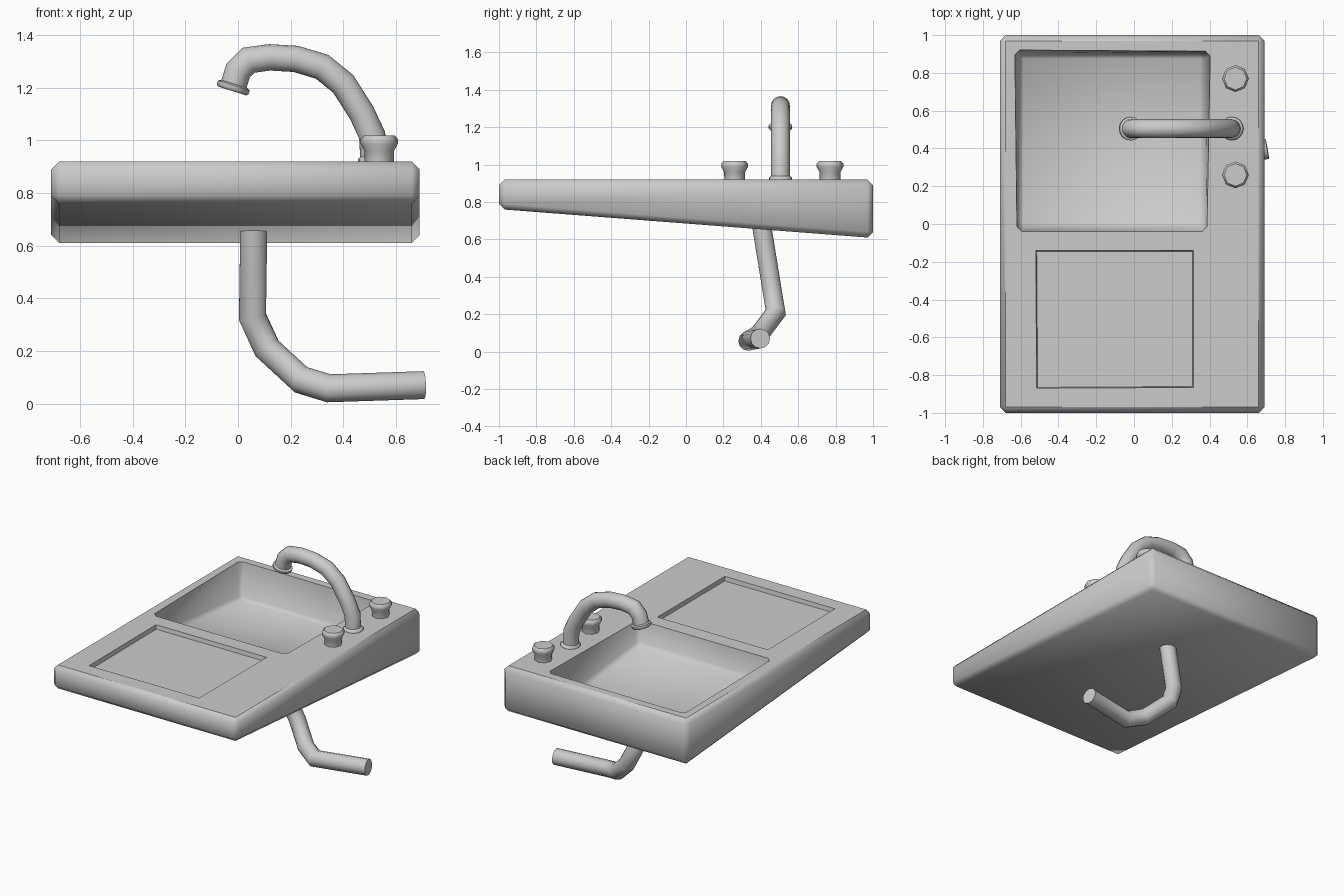
import bpy, bmesh, math
from mathutils import Vector

if "Cube" in bpy.data.objects:
    bpy.data.objects.remove(bpy.data.objects["Cube"])


def finish(name, bm, angle=50):
    bmesh.ops.recalc_face_normals(bm, faces=bm.faces)
    me = bpy.data.meshes.new(name)
    bm.to_mesh(me)
    bm.free()
    me.shade_smooth()
    me.set_sharp_from_angle(angle=math.radians(angle))
    ob = bpy.data.objects.new(name, me)
    bpy.context.collection.objects.link(ob)
    return ob


def skin(name, rings, angle=50, bevel=0, bevel_z=9):
    """Closed tube through a list of equal-length rings, capped at both ends."""
    bm = bmesh.new()
    loops = [[bm.verts.new(p) for p in r] for r in rings]
    n = len(loops[0])
    for a, b in zip(loops, loops[1:]):
        for i in range(n):
            bm.faces.new((a[i], a[(i + 1) % n], b[(i + 1) % n], b[i]))
    bm.faces.new(loops[0])
    bm.faces.new(loops[-1])
    if bevel:
        edges = [e for e in bm.edges if min(v.co.z for v in e.verts) < bevel_z]
        bmesh.ops.bevel(bm, geom=edges, offset=bevel, segments=1,
                        affect='EDGES', clamp_overlap=True)
    return finish(name, bm, angle)


def lathe(name, base, axis, profile, sides, angle=50):
    """Revolve (radius, height) pairs about an axis."""
    q = Vector((0, 0, 1)).rotation_difference(Vector(axis))
    ring = lambda r, h: [Vector(base) + q @ Vector((r * math.cos(t), r * math.sin(t), h))
                         for t in (math.tau * i / sides for i in range(sides))]
    return skin(name, [ring(r, h) for r, h in profile], angle)


def pipe(name, points, radius, sides):
    """Sweep a circle along a path, mitred at each bend."""
    pts = [Vector(p) for p in points]
    d = [(b - a).normalized() for a, b in zip(pts, pts[1:])]
    u = d[0].orthogonal().normalized()
    w = d[0].cross(u)
    ring = [pts[0] + radius * (u * math.cos(t) + w * math.sin(t))
            for t in (math.tau * i / sides for i in range(sides))]
    rings = [ring]
    for i in range(1, len(pts)):
        n = (d[i - 1] + d[min(i, len(d) - 1)]).normalized()
        ring = [p + d[i - 1] * ((pts[i] - p).dot(n) / d[i - 1].dot(n)) for p in ring]
        rings.append(ring)
    return skin(name, rings, 60)


# Wedge-shaped counter
quad = [(-.71, -1), (.69, -1), (.69, 1), (-.71, 1)]
counter = skin("counter", [[(x, y, .685 - .077 * y) for x, y in quad],
                           [(x, y, .92) for x, y in quad]], bevel=.03)

# Recess cutters: deep basin and shallow drainboard
basin = skin("basin_cutter", [
    [(-.61, -.015, .76), (.375, -.015, .76), (.375, .9, .67), (-.61, .9, .67)],
    [(-.62, -.04, .93), (.387, -.04, .93), (.405, .915, .93), (-.632, .922, .93)]],
    bevel=.025, bevel_z=.8)
board = skin("drainboard_cutter", [
    [(-.51, -.865, .892), (.31, -.86, .892), (.31, -.145, .892), (-.515, -.145, .892)],
    [(-.517, -.87, .93), (.315, -.868, .93), (.315, -.138, .93), (-.522, -.14, .93)]])

for cutter in (basin, board):
    mod = counter.modifiers.new("recess", 'BOOLEAN')
    mod.operation, mod.solver, mod.object = 'DIFFERENCE', 'EXACT', cutter
bpy.context.view_layer.objects.active = counter
for mod in list(counter.modifiers):
    bpy.ops.object.modifier_apply(modifier=mod.name)
for cutter in (basin, board):
    bpy.data.objects.remove(cutter)

# Crisp edges around the flat top
me = counter.data
me.shade_smooth()
me.set_sharp_from_angle(angle=math.radians(50))
for e in me.edges:
    if all(me.vertices[i].co.z > .915 for i in e.vertices):
        e.use_edge_sharp = True

# Spout with its collars
Y = .505
spout = [(.515, .925), (.51, 1.02), (.47, 1.105), (.40, 1.215), (.32, 1.28), (.22, 1.31),
         (.12, 1.316), (.04, 1.305), (0, 1.265), (-.018, 1.205)]
pipe("spout", [(x, Y, z) for x, z in spout], .05, 16)
lathe("spout_base_collar", (.518, Y, .915), (0, 0, 1), [(.062, 0), (.062, .015), (.05, .025)], 16)
lathe("spout_tip_collar", (-.021, Y, 1.192), (.3, 0, .95),
      [(.056, -.004), (.063, .003), (.063, .018), (.052, .024)], 16)

# Octagonal tap knobs
for side, y in (("back", .77), ("front", .26)):
    lathe(side + "_tap_knob", (.537, y, .915), (0, 0, 1),
          [(.055, 0), (.056, .045), (.071, .072), (.071, .09), (.06, .103)], 8)

# Bent drain pipe
pipe("drain_pipe", [(.06, .405, .67), (.055, .46, .33), (.11, .48, .21), (.24, .39, .09),
                    (.345, .335, .058), (.706, .397, .07)], .053, 12)
